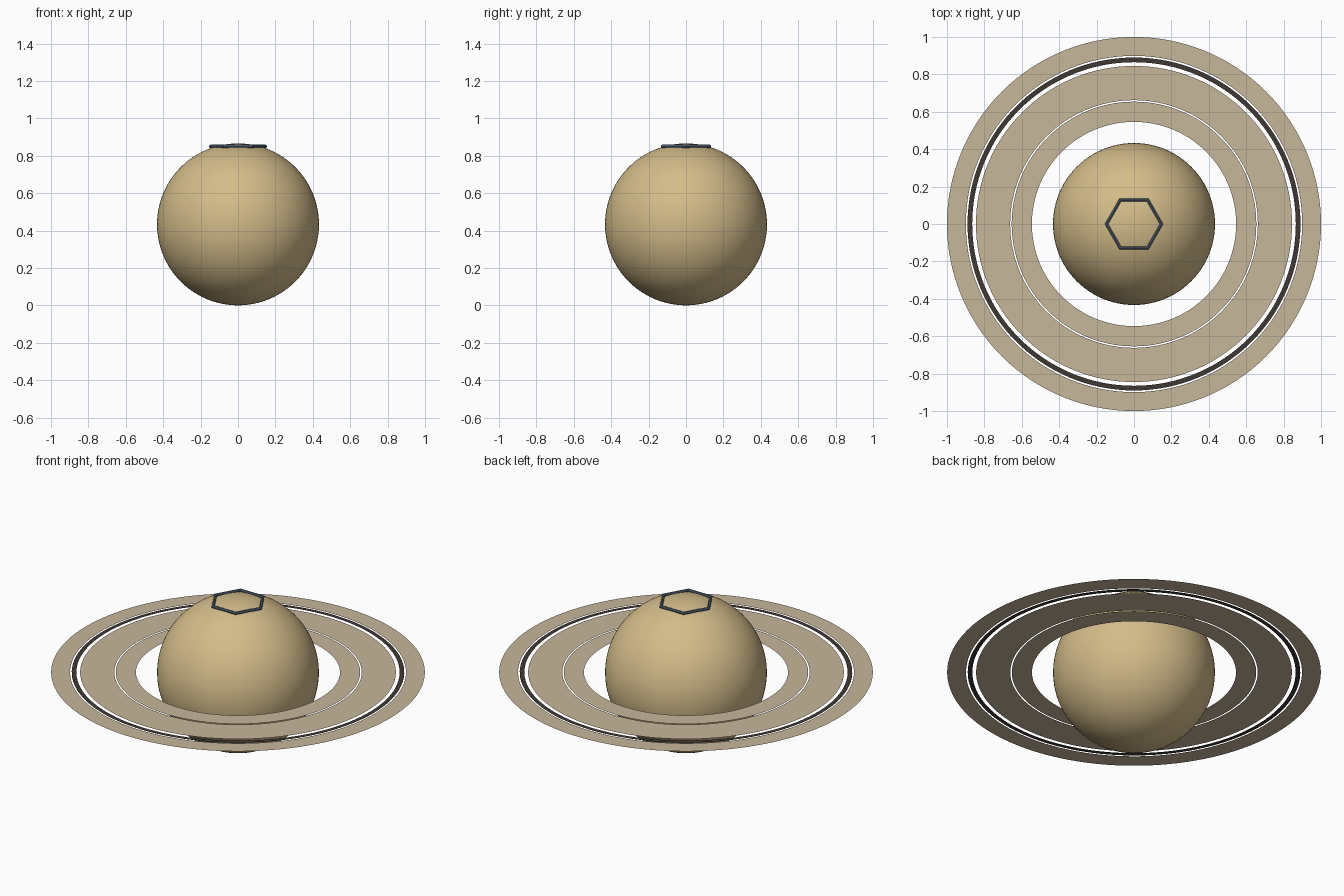
import bpy
import bmesh
import math
from mathutils import Matrix

cube = bpy.data.objects.get("Cube")
if cube:
    bpy.data.objects.remove(cube, do_unlink=True)

RADIUS = 0.433


def material(name, rgb):
    """Flat material from 0-255 display values."""
    linear = [((c / 255 + 0.055) / 1.055) ** 2.4 for c in rgb] + [1.0]
    mat = bpy.data.materials.new(name)
    mat.use_nodes = True
    mat.diffuse_color = linear
    mat.node_tree.nodes["Principled BSDF"].inputs["Base Color"].default_value = linear
    return mat


def finish(name, bm, mat, smooth=False):
    mesh = bpy.data.meshes.new(name)
    bm.normal_update()
    for face in bm.faces:
        face.smooth = smooth
    bm.to_mesh(mesh)
    bm.free()
    mesh.materials.append(mat)
    obj = bpy.data.objects.new(name, mesh)
    bpy.context.collection.objects.link(obj)
    return obj


def circle(bm, radius, z, count):
    return [bm.verts.new((radius * math.cos(math.tau * i / count),
                          radius * math.sin(math.tau * i / count), z))
            for i in range(count)]


def bridge(bm, a, b):
    for i in range(len(a)):
        j = (i + 1) % len(a)
        bm.faces.new((a[i], b[i], b[j], a[j]))


def flat_ring(name, inner, outer, mat):
    bm = bmesh.new()
    bridge(bm, circle(bm, inner, RADIUS, 128), circle(bm, outer, RADIUS, 128))
    return finish(name, bm, mat)


def hexagon_tube(name, radius, thickness, z, mat, sides=8):
    bm = bmesh.new()
    loops = []
    for k in range(sides):
        angle = math.tau * k / sides
        loops.append(circle(bm, radius + thickness * math.cos(angle),
                            z + thickness * math.sin(angle), 6))
    for k in range(sides):
        bridge(bm, loops[k], loops[(k + 1) % sides])
    bmesh.ops.recalc_face_normals(bm, faces=bm.faces[:])
    return finish(name, bm, mat)


sand = material("warm sand", (212, 188, 138))
dust = material("pale dust", (198, 183, 154))
charcoal = material("dark brown", (64, 57, 52))
slate = material("slate blue", (92, 114, 131))

# Globe
globe = bmesh.new()
bmesh.ops.create_uvsphere(globe, u_segments=96, v_segments=48, radius=RADIUS,
                          matrix=Matrix.Translation((0, 0, RADIUS)))
finish("planet_globe", globe, sand, smooth=True)

# Thin ring system, from the inside out
for name, inner, outer, mat in (
        ("inner_ring", 0.546, 0.654, dust),
        ("middle_ring", 0.662, 0.845, dust),
        ("dark_division_ring", 0.865, 0.89, charcoal),
        ("outer_ring", 0.899, 1.0, dust)):
    flat_ring(name, inner, outer, mat)

# Six-sided band around the north pole
hexagon_tube("polar_hexagon", 0.147, 0.009, 0.85, slate)
